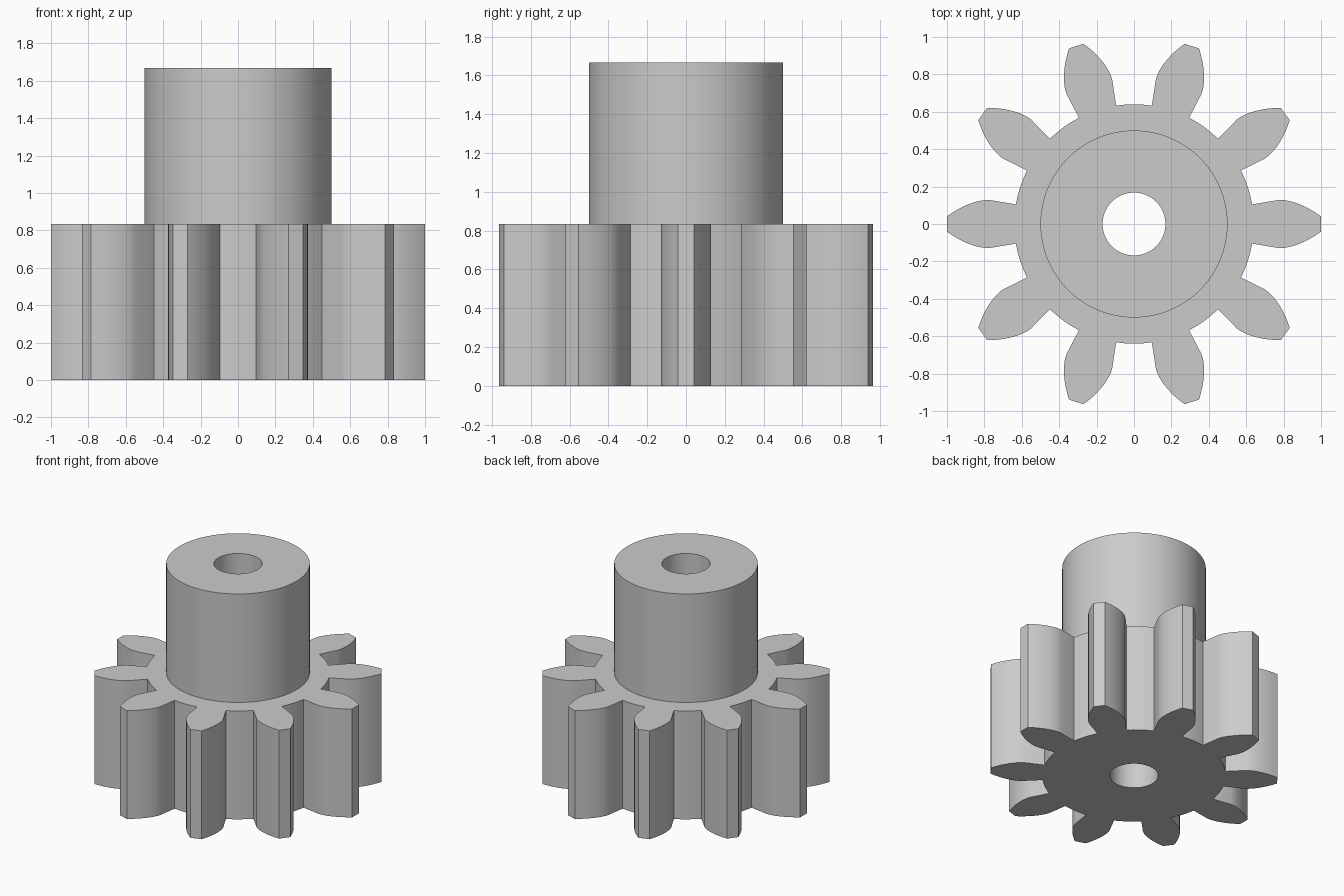
import bpy
import bmesh
import math

TEETH = 10
TIP_R, BASE_R, ROOT_R = 1.0009, 0.783, 0.64
HALF_TOOTH = math.radians(9.42)  # half tooth angle at the base circle
HUB_R, BORE_R = 0.5, 0.168
GEAR_TOP, HUB_TOP = 0.833, 1.667
SEGMENTS = 96

if "Cube" in bpy.data.objects:
    bpy.data.objects.remove(bpy.data.objects["Cube"])

grey = bpy.data.materials.new("plain grey")
grey.use_nodes = True
colour = (0.6, 0.6, 0.6, 1)
grey.diffuse_color = colour
grey.node_tree.nodes["Principled BSDF"].inputs["Base Color"].default_value = colour


def polar(r, a):
    return r * math.cos(a), r * math.sin(a)


def circle(r):
    return [polar(r, math.tau * i / SEGMENTS) for i in range(SEGMENTS)]


def gear_outline(steps=8):
    """Involute teeth with radial flanks below the base circle."""
    flank = [(ROOT_R, HALF_TOOTH)]
    for i in range(steps + 1):
        r = BASE_R + (TIP_R - BASE_R) * i / steps
        pressure = math.acos(min(1, BASE_R / r))
        flank.append((r, HALF_TOOTH - math.tan(pressure) + pressure))
    pitch = math.tau / TEETH
    gap = pitch - 2 * HALF_TOOTH
    # One tooth counter-clockwise, then the valley floor after it
    tooth = [(r, -a) for r, a in flank] + flank[::-1]
    tooth += [(ROOT_R, HALF_TOOTH + gap * i / 4) for i in range(1, 4)]
    return [polar(r, a + t * pitch) for t in range(TEETH) for r, a in tooth]


def bored_prism(name, outer, inner, z0, z1):
    """Extrude an outline with a hole through it."""
    bm = bmesh.new()
    caps = ([], [])
    for outline in (outer, inner):
        rings = [[bm.verts.new((x, y, z)) for x, y in outline] for z in (z0, z1)]
        n = len(outline)
        for i in range(n):
            j = (i + 1) % n
            bm.faces.new((rings[0][i], rings[0][j], rings[1][j], rings[1][i]))
            for cap, ring in zip(caps, rings):
                cap.append(bm.edges.get((ring[i], ring[j])))
    for cap in caps:
        bmesh.ops.triangle_fill(bm, edges=cap, use_beauty=True)
    bmesh.ops.recalc_face_normals(bm, faces=bm.faces)
    mesh = bpy.data.meshes.new(name)
    bm.to_mesh(mesh)
    bm.free()
    mesh.materials.append(grey)
    obj = bpy.data.objects.new(name, mesh)
    bpy.context.collection.objects.link(obj)
    bpy.ops.object.select_all(action="DESELECT")
    obj.select_set(True)
    bpy.context.view_layer.objects.active = obj
    bpy.ops.object.shade_smooth_by_angle(angle=math.radians(20))
    return obj


# Toothed wheel and the hub on top of it, sharing one bore
bored_prism("gear_wheel", gear_outline(), circle(BORE_R), 0, GEAR_TOP)
bored_prism("hub", circle(HUB_R), circle(BORE_R), GEAR_TOP, HUB_TOP)
